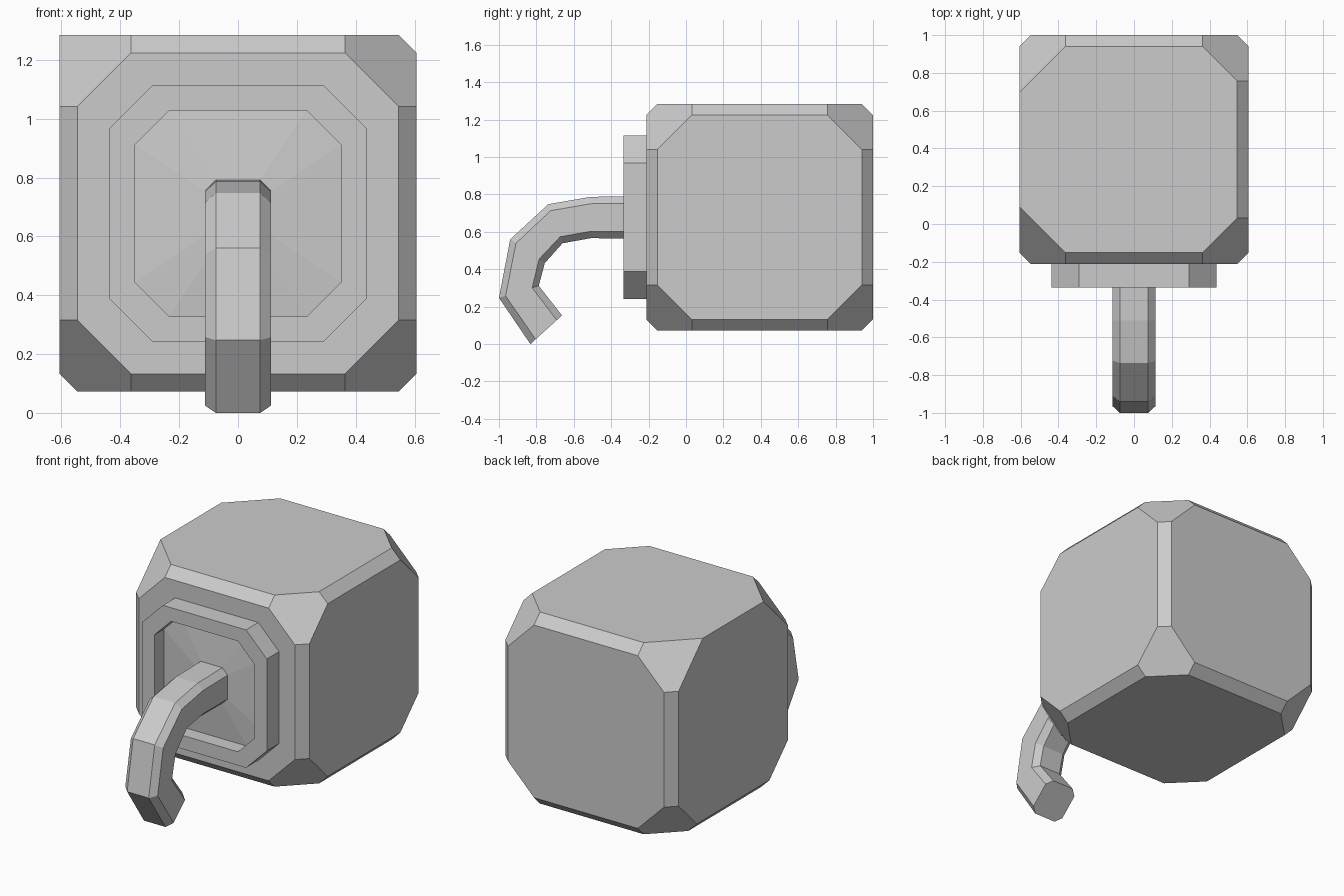
import bpy, bmesh
from itertools import product
from mathutils import Vector

if "Cube" in bpy.data.objects:
    bpy.data.objects.remove(bpy.data.objects["Cube"])

H = 0.606                           # half size of the cube body
CENTRE = Vector((0, 0.394, 0.678))
K = 0.667                           # flat share of every octagon's side


def finish(bm, name):
    bmesh.ops.recalc_face_normals(bm, faces=bm.faces)
    mesh = bpy.data.meshes.new(name)
    bm.to_mesh(mesh)
    bm.free()
    obj = bpy.data.objects.new(name, mesh)
    bpy.context.collection.objects.link(obj)
    return obj


def octagon(bm, y, z, half_x, up):
    """Square with cut corners, spanned by x and the vector 'up' in the yz plane."""
    shape = [(1, -K), (1, K), (K, 1), (-K, 1), (-1, K), (-1, -K), (-K, -1), (K, -1)]
    centre = Vector((0, y, z))
    return [bm.verts.new(centre + Vector((a * half_x, 0, 0)) + up * b) for a, b in shape]


def loft(bm, rings):
    for r, s in zip(rings, rings[1:]):
        for i in range(8):
            j = (i + 1) % 8
            bm.faces.new((r[i], r[j], s[j], s[i]))


# Body: cube with planed edges and corners; the top left edge stays sharp
bm = bmesh.new()
bmesh.ops.create_cube(bm, size=2 * H)
for n in product((-1, 0, 1), repeat=3):
    cuts = sum(abs(c) for c in n)
    if cuts < 2 or n == (-1, 0, 1):
        continue
    reach = 1.152 if cuts == 2 else 1.515
    normal = Vector(n)
    bmesh.ops.bisect_plane(bm, geom=bm.verts[:] + bm.edges[:] + bm.faces[:], dist=1e-5,
                           plane_co=normal * reach / cuts, plane_no=normal, clear_outer=True)
    bmesh.ops.holes_fill(bm, edges=[e for e in bm.edges if e.is_boundary], sides=0)
bmesh.ops.translate(bm, verts=bm.verts, vec=CENTRE)
finish(bm, "body")

# Mounting plate: raised octagon with a recess whose floor rises to the hook
bm = bmesh.new()
profile = [(-0.212, 0.436), (-0.335, 0.436), (-0.335, 0.35), (-0.242, 0.35), (-0.265, 0.113)]
loft(bm, [octagon(bm, y, CENTRE.z, h, Vector((0, 0, h))) for y, h in profile])
finish(bm, "mounting_plate")

# Hook: octagonal bar swept through pairs of outer and inner curve points (y, z)
path = [((-0.265, 0.791), (-0.265, 0.565)),
        ((-0.51, 0.787), (-0.51, 0.566)),
        ((-0.736, 0.748), (-0.66, 0.539)),
        ((-0.94, 0.56), (-0.755, 0.433)),
        ((-1.0, 0.247), (-0.787, 0.312)),
        ((-0.832, 0.0), (-0.663, 0.153))]
bm = bmesh.new()
rings = []
for (oy, oz), (iy, iz) in path:
    up = Vector((0, oy - iy, oz - iz)) / 2
    rings.append(octagon(bm, (oy + iy) / 2, (oz + iz) / 2, 0.113, up))
loft(bm, rings)
bm.faces.new(rings[-1])
finish(bm, "hook")
